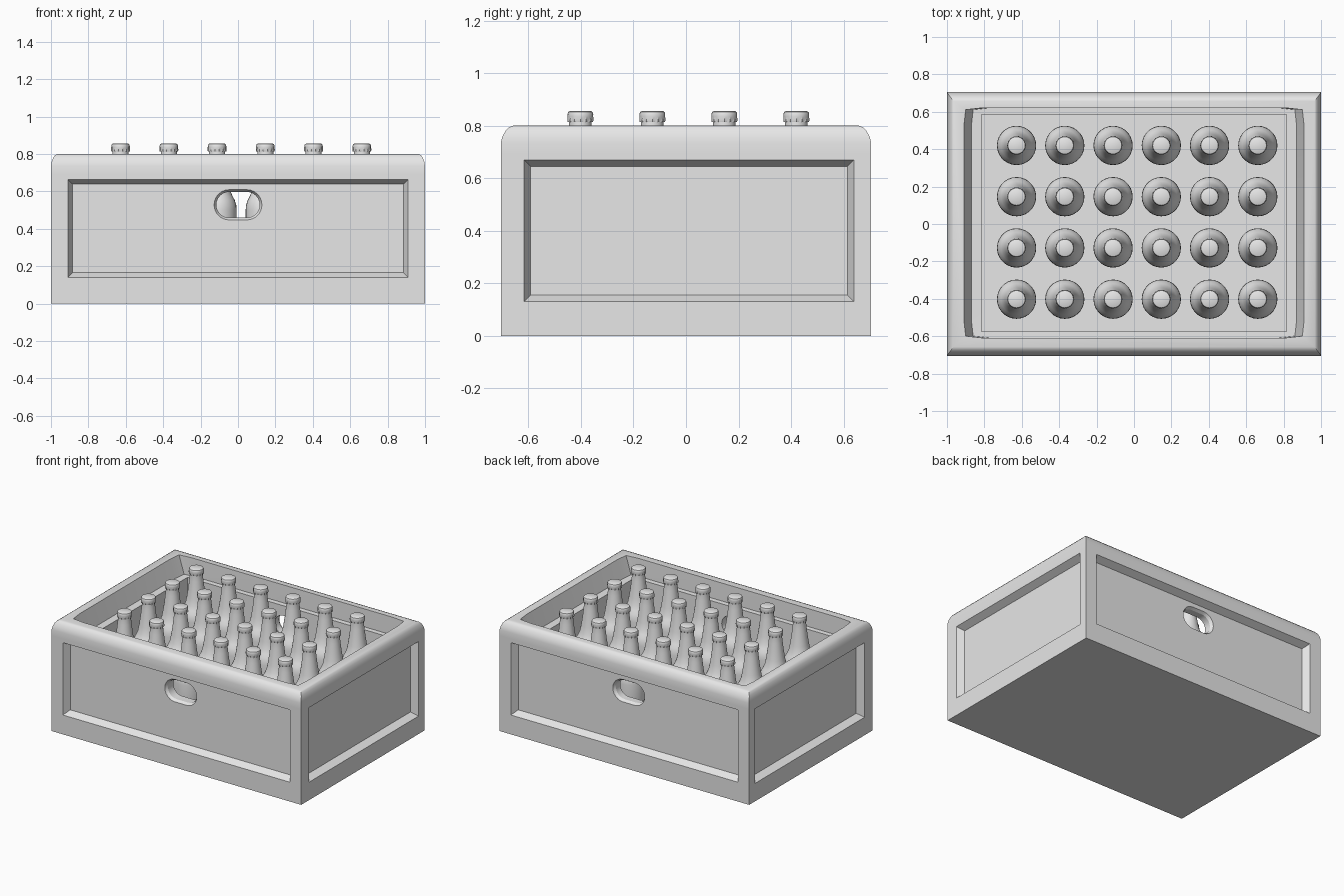
import bpy, bmesh
from math import cos, sin, pi, radians

cube = bpy.data.objects.get("Cube")
if cube:
    bpy.data.objects.remove(cube, do_unlink=True)

grey = bpy.data.materials.new("light_grey")
grey.use_nodes = True
grey.diffuse_color = (0.8, 0.8, 0.8, 1)
grey.node_tree.nodes["Principled BSDF"].inputs["Base Color"].default_value = (0.8, 0.8, 0.8, 1)


def loft(name, rings):
    """Skin a list of equal-length point rings and close both ends."""
    bm = bmesh.new()
    loops = [[bm.verts.new(p) for p in ring] for ring in rings]
    n = len(loops[0])
    for a, b in zip(loops, loops[1:]):
        for i in range(n):
            j = (i + 1) % n
            bm.faces.new((a[i], a[j], b[j], b[i]))
    bm.faces.new(loops[0])
    bm.faces.new(loops[-1])
    bmesh.ops.recalc_face_normals(bm, faces=bm.faces[:])
    mesh = bpy.data.meshes.new(name)
    bm.to_mesh(mesh)
    bm.free()
    mesh.materials.append(grey)
    obj = bpy.data.objects.new(name, mesh)
    bpy.context.collection.objects.link(obj)
    return obj


def activate(obj):
    bpy.ops.object.select_all(action='DESELECT')
    obj.select_set(True)
    bpy.context.view_layer.objects.active = obj


def smooth(obj, angle):
    activate(obj)
    bpy.ops.object.shade_smooth_by_angle(angle=radians(angle))


def cut(obj, cutter):
    cutter.hide_render = True
    activate(obj)
    mod = obj.modifiers.new("cut", 'BOOLEAN')
    mod.operation = 'DIFFERENCE'
    mod.solver = 'EXACT'
    mod.object = cutter
    bpy.ops.object.modifier_apply(modifier=mod.name)
    bpy.data.objects.remove(cutter, do_unlink=True)


def rect(hx, hy):
    return [(-hx, -hy), (hx, -hy), (hx, hy), (-hx, hy)]


def bowed_rect(hx, hy, bow):
    """Rectangle whose sides bend in slightly next to the corners."""
    pts = []
    for sx, sy in rect(1, 1):
        trio = [(sx * hx, sy * (hy - 0.1)),
                (sx * (hx - bow), sy * (hy - bow)),
                (sx * (hx - 0.1), sy * hy)]
        pts += trio if sx * sy > 0 else trio[::-1]
    return pts


# Crate block with a rounded-over top rim
block = [(1, .705, 0), (1, .705, .69), (1, .705, .735), (.996, .699, .758),
         (.988, .687, .78), (.977, .673, .794), (.965, .657, .8)]
crate = loft("crate", [[(x, y, z) for x, y in rect(hx, hy)] for hx, hy, z in block])

# Inner cavity: sloping end walls, a ledge, then straight down to the floor
cavity = [(.94, .615, .9, .01), (.91, .615, .8, .01), (.87, .615, .67, .01),
          (.815, .58, .669, 0), (.815, .58, .08, 0)]
cut(crate, loft("cavity_cutter", [[(x, y + .006, z) for x, y in bowed_rect(hx, hy, b)]
                                  for hx, hy, z, b in cavity]))

# Recessed panels with bevelled borders on all four sides
# (half width, half height, offset from the outer wall)
steps = [(.025, .02), (0, 0), (-.025, -.05)]
for s in (-1, 1):
    cut(crate, loft("long_panel_cutter", [
        [(u, s * (.705 + d), .402 + v) for u, v in rect(.91 + g, .262 + g)]
        for g, d in steps]))
    cut(crate, loft("end_panel_cutter", [
        [(s * (1 + d), u + .012, .4 + v) for u, v in rect(.628 + g, .27 + g)]
        for g, d in steps]))


# Rounded hand hole with a bevelled lip, through front and back walls
def slot(shrink, y):
    pts = []
    for side in (0, 1):
        for i in range(13):
            a = -pi / 2 + pi * side + pi * i / 12
            cx = .047 if side == 0 else -.047
            r = .081 - shrink
            pts.append((cx + r * cos(a), y, .528 + r * sin(a)))
    return pts


cut(crate, loft("hand_hole_cutter", [slot(g, y) for g, y in (
    (0, -.8), (0, -.655), (.012, -.635), (.012, .635), (0, .655), (0, .8))]))
smooth(crate, 30)

# Bottle and crimped cap, turned around the vertical axis
SIDES = 28


def turned(name, profile):
    """Profile of (radius, height, crimp depth on every other point)."""
    return loft(name, [[((r - c * (i % 2)) * cos(2 * pi * i / SIDES),
                         (r - c * (i % 2)) * sin(2 * pi * i / SIDES), z)
                        for i in range(SIDES)] for r, z, c in profile])


bottle = turned("bottle", [(.095, .08, 0), (.105, .095, 0), (.105, .5, 0), (.103, .525, 0),
                           (.095, .552, 0), (.083, .575, 0), (.071, .603, 0), (.062, .65, 0),
                           (.053, .71, 0), (.046, .77, 0), (.043, .8, 0), (.043, .82, 0)])
smooth(bottle, 40)
cap = turned("bottle_cap", [(.049, .813, .005), (.051, .82, .005), (.05, .835, .003),
                            (.049, .845, 0), (.046, .852, 0), (.041, .855, 0)])
smooth(cap, 35)

# Four rows of six bottles
for part in (bottle, cap):
    for col in range(6):
        for row in range(4):
            item = part
            if col or row:
                item = part.copy()
                bpy.context.collection.objects.link(item)
            item.name = f"{part.data.name}_{row + 1}_{col + 1}"
            item.location = (-.628 + .258 * col, -.402 + .274 * row, 0)
